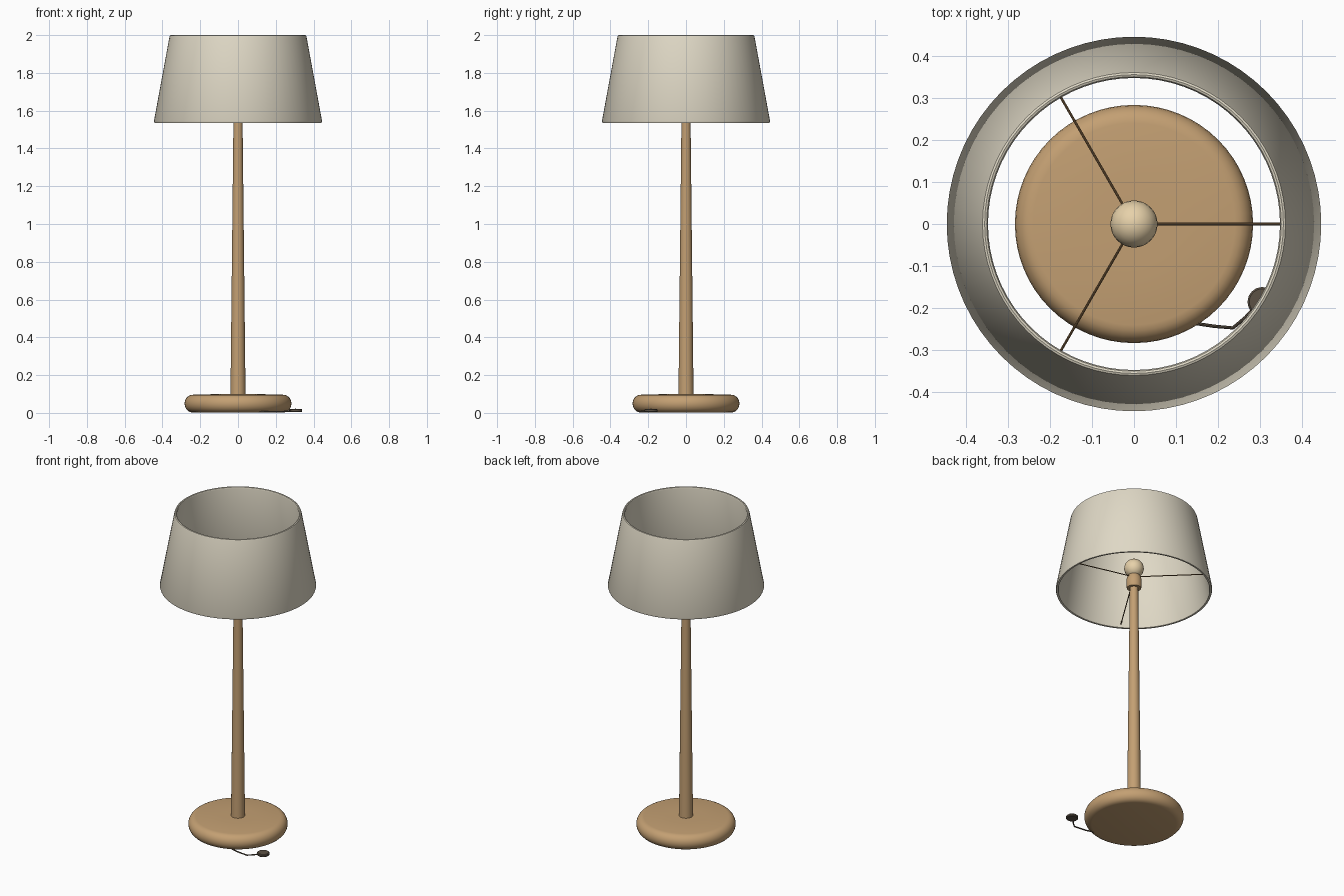
import bpy, bmesh, math
from mathutils import Vector

if "Cube" in bpy.data.objects:
    bpy.data.objects.remove(bpy.data.objects["Cube"])


def material(name, rgb):
    m = bpy.data.materials.new(name)
    m.diffuse_color = (*[(c / 255) ** 2.2 for c in rgb], 1)
    m.use_nodes = True
    m.node_tree.nodes["Principled BSDF"].inputs["Base Color"].default_value = m.diffuse_color
    return m


WOOD = material("oak wood", (194, 158, 114))
LINEN = material("linen", (222, 215, 196))
BULB = material("warm glass", (230, 208, 168))
WIRE = material("bronze wire", (128, 100, 68))
CORD = material("dark cord", (92, 82, 70))


def finish(obj, mat, angle=40):
    obj.data.materials.append(mat)
    bpy.ops.object.select_all(action='DESELECT')
    obj.select_set(True)
    bpy.context.view_layer.objects.active = obj
    bpy.ops.object.shade_smooth_by_angle(angle=math.radians(angle))
    return obj


def lathe(name, profile, mat, closed=False, segs=64, loc=(0, 0, 0)):
    """Revolve (radius, z) points about the z axis."""
    bm = bmesh.new()
    vs = [bm.verts.new((r, 0, z)) for r, z in profile]
    edges = [bm.edges.new(p) for p in zip(vs, vs[1:])]
    if closed:
        edges.append(bm.edges.new((vs[-1], vs[0])))
    bmesh.ops.spin(bm, geom=vs + edges, cent=(0, 0, 0), axis=(0, 0, 1),
                   angle=math.tau, steps=segs, use_merge=True)
    bmesh.ops.remove_doubles(bm, verts=bm.verts, dist=1e-5)
    bmesh.ops.recalc_face_normals(bm, faces=bm.faces)
    me = bpy.data.meshes.new(name)
    bm.to_mesh(me)
    bm.free()
    obj = bpy.data.objects.new(name, me)
    obj.location = loc
    bpy.context.collection.objects.link(obj)
    return finish(obj, mat)


def tube(name, points, radius, mat):
    """Round wire through the points."""
    cu = bpy.data.curves.new(name, 'CURVE')
    cu.dimensions = '3D'
    cu.bevel_depth = radius
    cu.bevel_resolution = 2
    cu.use_fill_caps = True
    sp = cu.splines.new('POLY')
    sp.points.add(len(points) - 1)
    for p, co in zip(sp.points, points):
        p.co = (*co, 1)
    obj = bpy.data.objects.new(name, cu)
    bpy.context.collection.objects.link(obj)
    bpy.ops.object.select_all(action='DESELECT')
    obj.select_set(True)
    bpy.context.view_layer.objects.active = obj
    bpy.ops.object.convert(target='MESH')
    return finish(bpy.context.object, mat)


# Pebble-edged base disc
rim = [(0.24 + 0.043 * math.cos(a), 0.049 + 0.047 * math.sin(a))
       for a in [math.radians(-90 + 18 * i) for i in range(11)]]
lathe("base", [(0, 0.002)] + rim + [(0.1, 0.1), (0, 0.1)], WOOD)

# Tapered pole and socket
lathe("pole", [(0, 0.09), (0.04, 0.09), (0.024, 1.56), (0, 1.56)], WOOD, segs=32)
lathe("socket", [(0, 1.55), (0.04, 1.55), (0.044, 1.56), (0.044, 1.605),
                 (0.036, 1.63), (0, 1.63)], WOOD, segs=32)

# Bulb
ball = [(0.056 * math.sin(a), 1.68 - 0.056 * math.cos(a))
        for a in [math.pi * i / 12 for i in range(13)]]
ball[0], ball[-1] = (0, ball[0][1]), (0, ball[-1][1])
lathe("bulb", ball, BULB, segs=32)

# Shade: thin tapered wall with rounded rims
lathe("shade", [(0.436, 1.535), (0.442, 1.536), (0.445, 1.545), (0.363, 1.990),
                (0.360, 1.998), (0.355, 2.0), (0.350, 1.998), (0.347, 1.990),
                (0.429, 1.545), (0.431, 1.537)], LINEN, closed=True, segs=72)

# Three spokes carrying the shade
for i in range(3):
    a = i * math.tau / 3
    d = Vector((math.cos(a), math.sin(a), 0))
    pts = [d * r + Vector((0, 0, z)) for r, z in
           ((0.03, 1.62), (0.15, 1.602), (0.3, 1.578), (0.427, 1.558))]
    tube(f"shade_spoke_{i + 1}", pts, 0.003, WIRE)

# Cord with round foot switch
tube("cord", [(0.1, -0.22, 0.007), (0.15, -0.237, 0.007), (0.19, -0.243, 0.007),
              (0.235, -0.247, 0.007), (0.265, -0.222, 0.008), (0.295, -0.19, 0.01)],
     0.004, CORD)
lathe("foot_switch", [(0, 0), (0.031, 0), (0.035, 0.004), (0.035, 0.013),
                      (0.031, 0.017), (0, 0.018)], CORD, segs=32,
      loc=(0.305, -0.185, 0.004))
